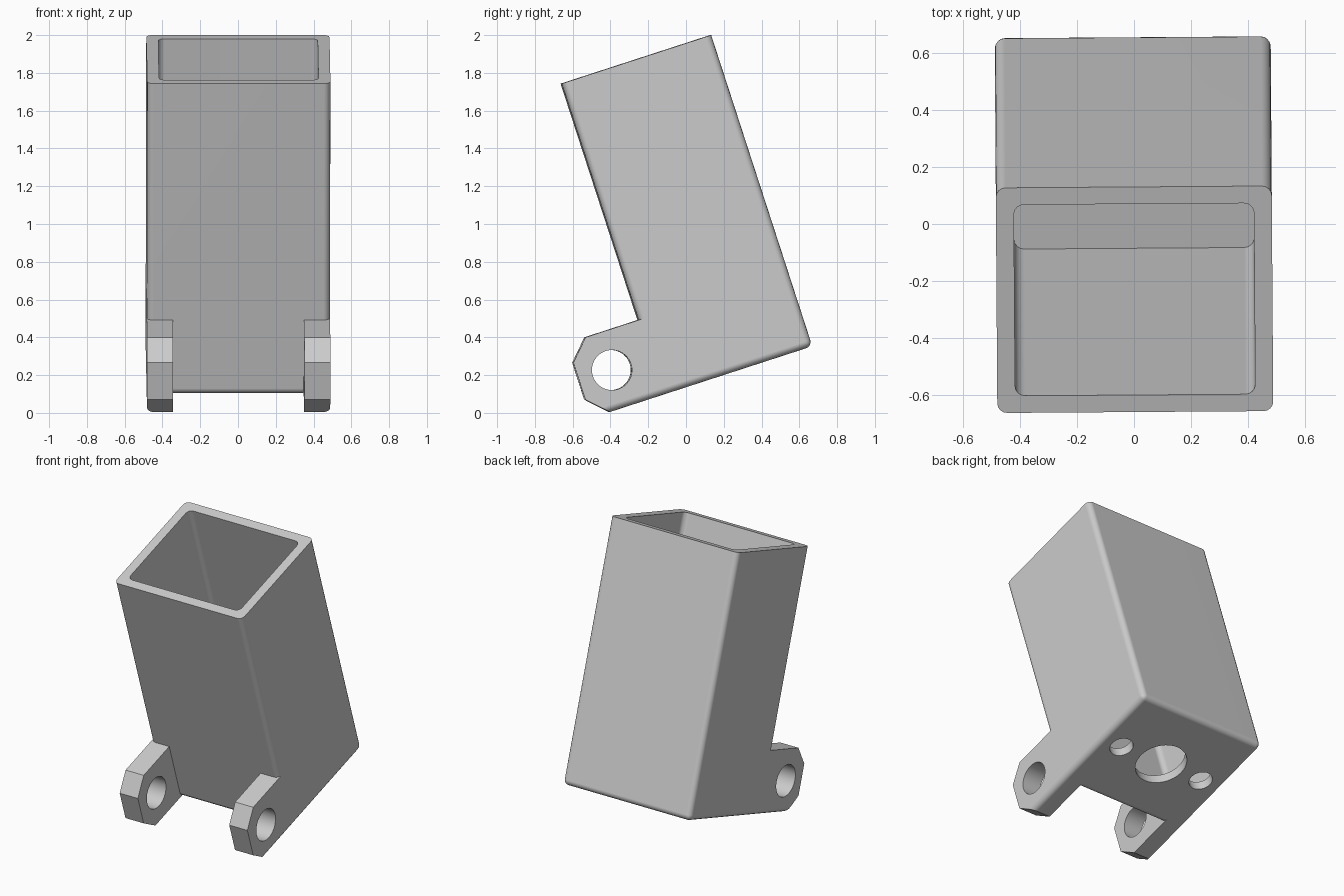
import bpy, bmesh
from math import radians, cos, sin
from mathutils import Matrix, Vector

default = bpy.data.objects.get("Cube")
if default:
    bpy.data.objects.remove(default, do_unlink=True)

HALF_W = 0.485                     # half width of the sleeve
FRONT, BACK = -0.09, 0.742         # sleeve depth in its own tilted frame
BASE, TOP = 0.13, 1.862            # sleeve height in its own tilted frame
WALL, ROUND = 0.063, 0.035
TILT = Matrix.Rotation(radians(0.4), 4, 'Z') @ Matrix.Rotation(radians(18), 4, 'X')

grey = bpy.data.materials.new("plain grey")
grey.use_nodes = True
grey.diffuse_color = (0.6, 0.6, 0.6, 1)
grey.node_tree.nodes["Principled BSDF"].inputs["Base Color"].default_value = grey.diffuse_color


def make_object(name, bm):
    bmesh.ops.recalc_face_normals(bm, faces=bm.faces)
    mesh = bpy.data.meshes.new(name)
    bm.to_mesh(mesh)
    bm.free()
    mesh.materials.append(grey)
    ob = bpy.data.objects.new(name, mesh)
    bpy.context.collection.objects.link(ob)
    return ob


def round_edges(bm, rule):
    """Round every edge whose two end points satisfy the rule."""
    edges = [e for e in bm.edges if rule(e.verts[0].co, e.verts[1].co)]
    bmesh.ops.bevel(bm, geom=edges, offset=ROUND, segments=4, profile=0.5, affect='EDGES')


def box(name, low, high, rule):
    bm = bmesh.new()
    low, high = Vector(low), Vector(high)
    bmesh.ops.create_cube(bm, size=1)
    bmesh.ops.scale(bm, vec=high - low, verts=bm.verts)
    bmesh.ops.translate(bm, vec=(low + high) / 2, verts=bm.verts)
    round_edges(bm, rule)
    return make_object(name, bm)


def rod(name, centre, radius, depth, turn):
    bm = bmesh.new()
    bmesh.ops.create_cone(bm, cap_ends=True, segments=48, radius1=radius, radius2=radius,
                          depth=depth, matrix=Matrix.Translation(centre) @ turn)
    return make_object(name, bm)


def cut(ob, cutter):
    mod = ob.modifiers.new("cut", 'BOOLEAN')
    mod.operation, mod.solver, mod.object = 'DIFFERENCE', 'EXACT', cutter
    bpy.context.view_layer.objects.active = ob
    bpy.ops.object.modifier_apply(modifier=mod.name)
    bpy.data.objects.remove(cutter, do_unlink=True)


def finish(ob):
    ob.matrix_world = TILT
    bpy.ops.object.select_all(action='DESELECT')
    ob.select_set(True)
    bpy.context.view_layer.objects.active = ob
    bpy.ops.object.shade_smooth_by_angle(angle=radians(30))
    mod = ob.modifiers.new("even shading", 'WEIGHTED_NORMAL')
    mod.keep_sharp = True


# Sleeve: open box with rounded sides and base, sharp rim
sleeve = box("sleeve", (-HALF_W, FRONT, BASE), (HALF_W, BACK, TOP),
             lambda a, b: min(a.z, b.z) < TOP - 0.01)
cut(sleeve, box("cavity_cutter",
                (-HALF_W + WALL, FRONT + WALL, BASE + WALL),
                (HALF_W - WALL, BACK - WALL, TOP + 0.2),
                lambda a, b: abs(a.z - b.z) > 0.1))

# Base openings: one large, two small
for x, radius in ((0, 0.165), (-0.325, 0.075), (0.325, 0.075)):
    cut(sleeve, rod("base_hole_cutter", (x, 0.317, BASE), radius, 0.3, Matrix()))
finish(sleeve)

# Hinge lugs: chamfered plates with a pin hole, flush with the sleeve sides
LUG_PROFILE = [(-0.05, 0.546), (-0.385, 0.546), (-0.488, 0.438),
               (-0.488, 0.232), (-0.385, BASE), (-0.05, BASE)]
LUG_INNER = 0.347

for side, name in ((1, "left_hinge_lug"), (-1, "right_hinge_lug")):
    bm = bmesh.new()
    face = bm.faces.new([bm.verts.new((side * LUG_INNER, y, z)) for y, z in LUG_PROFILE])
    grown = bmesh.ops.extrude_face_region(bm, geom=[face])["geom"]
    bmesh.ops.translate(bm, vec=(side * (HALF_W - LUG_INNER), 0, 0),
                        verts=[v for v in grown if isinstance(v, bmesh.types.BMVert)])
    # Only the outer lower edge is rounded, in line with the sleeve base
    round_edges(bm, lambda a, b: max(a.z, b.z) < BASE + 0.01
                and min(abs(a.x), abs(b.x)) > HALF_W - 0.01)
    lug = make_object(name, bm)
    cut(lug, rod("pin_hole_cutter", (side * 0.416, -0.306, 0.338), 0.106, 0.4,
                 Matrix.Rotation(radians(90), 4, 'Y')))
    finish(lug)
